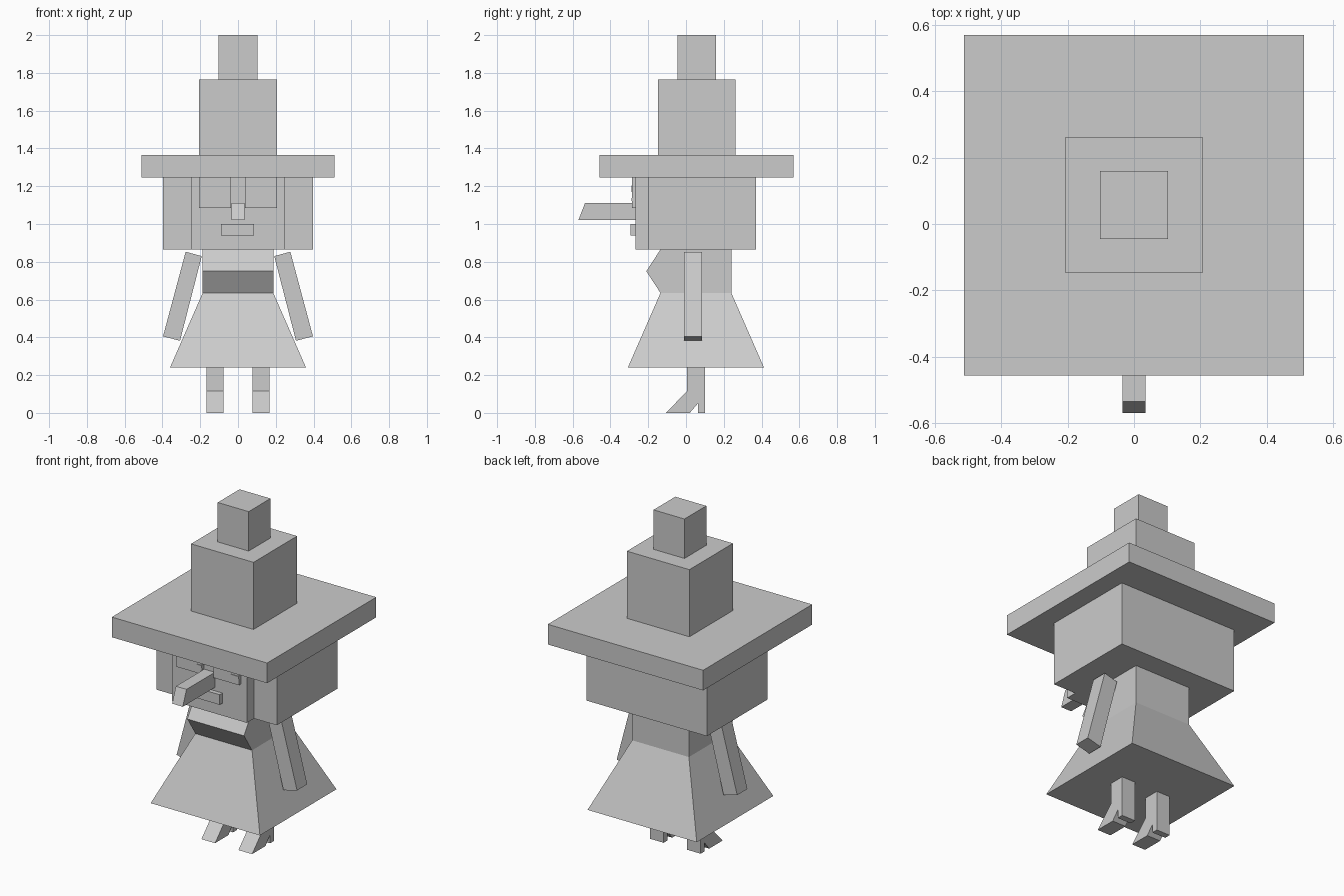
import bpy
import bmesh

cube = bpy.data.objects.get("Cube")
if cube:
    bpy.data.objects.remove(cube, do_unlink=True)

grey = bpy.data.materials.new("plain grey")
grey.use_nodes = True
grey.diffuse_color = (0.6, 0.6, 0.6, 1)
grey.node_tree.nodes["Principled BSDF"].inputs["Base Color"].default_value = (0.6, 0.6, 0.6, 1)


def loft(name, first, second):
    """Join two matching outlines into a closed solid."""
    bm = bmesh.new()
    a = [bm.verts.new(p) for p in first]
    b = [bm.verts.new(p) for p in second]
    bm.faces.new(a)
    bm.faces.new(b)
    for i in range(len(a)):
        j = (i + 1) % len(a)
        bm.faces.new((a[i], a[j], b[j], b[i]))
    bmesh.ops.recalc_face_normals(bm, faces=bm.faces)
    mesh = bpy.data.meshes.new(name)
    bm.to_mesh(mesh)
    bm.free()
    mesh.materials.append(grey)
    obj = bpy.data.objects.new(name, mesh)
    bpy.context.collection.objects.link(obj)
    return obj


def rect(x, y, z):
    return [(x[0], y[0], z), (x[1], y[0], z), (x[1], y[1], z), (x[0], y[1], z)]


def box(name, x, y, z):
    return loft(name, rect(x, y, z[0]), rect(x, y, z[1]))


def side_prism(name, profile, x):
    """Extrude a (y, z) outline across x."""
    return loft(name, *[[(v, y, z) for y, z in profile] for v in x])


def front_prism(name, profile, y):
    """Extrude an (x, z) outline across y."""
    return loft(name, *[[(x, v, z) for x, z in profile] for v in y])


def mirror(obj):
    obj.modifiers.new("mirror", "MIRROR")


# Stepped hat
box("hat_brim", (-0.512, 0.512), (-0.457, 0.57), (1.245, 1.365))
box("hat_crown", (-0.206, 0.206), (-0.148, 0.262), (1.365, 1.765))
box("hat_tip", (-0.102, 0.102), (-0.045, 0.16), (1.765, 2.0))

# Head
box("hair", (-0.396, 0.396), (-0.2, 0.37), (0.865, 1.245))
box("face", (-0.246, 0.246), (-0.268, -0.2), (0.865, 1.245))
mirror(box("eye_plates", (0.038, 0.206), (-0.285, -0.268), (1.085, 1.245)))
mirror(box("pupils", (0.158, 0.168), (-0.289, -0.285), (1.17, 1.205)))
box("right_eye_mark", (-0.07, -0.038), (-0.289, -0.285), (1.122, 1.138))
box("left_eye_mark", (0.155, 0.206), (-0.289, -0.285), (1.122, 1.138))
box("mouth", (-0.09, 0.086), (-0.295, -0.268), (0.94, 1.0))
side_prism("nose", [(-0.268, 1.02), (-0.57, 1.02), (-0.535, 1.11), (-0.268, 1.11)],
           (-0.035, 0.035))

# Body
side_prism("torso", [(0.24, 0.635), (-0.135, 0.635), (-0.21, 0.75),
                     (-0.135, 0.865), (0.24, 0.865)], (-0.187, 0.187))
loft("skirt", rect((-0.36, 0.36), (-0.308, 0.413), 0.24),
     rect((-0.187, 0.187), (-0.135, 0.24), 0.635))

# Limbs
mirror(front_prism("arms", [(0.192, 0.83), (0.277, 0.853), (0.397, 0.405), (0.307, 0.382)],
                   (-0.011, 0.085)))
mirror(side_prism("legs", [(0.005, 0.24), (0.005, 0.115), (-0.106, 0), (0.02, 0),
                           (0.063, 0.05), (0.063, 0), (0.1, 0), (0.1, 0.24)],
                  (0.077, 0.167)))
